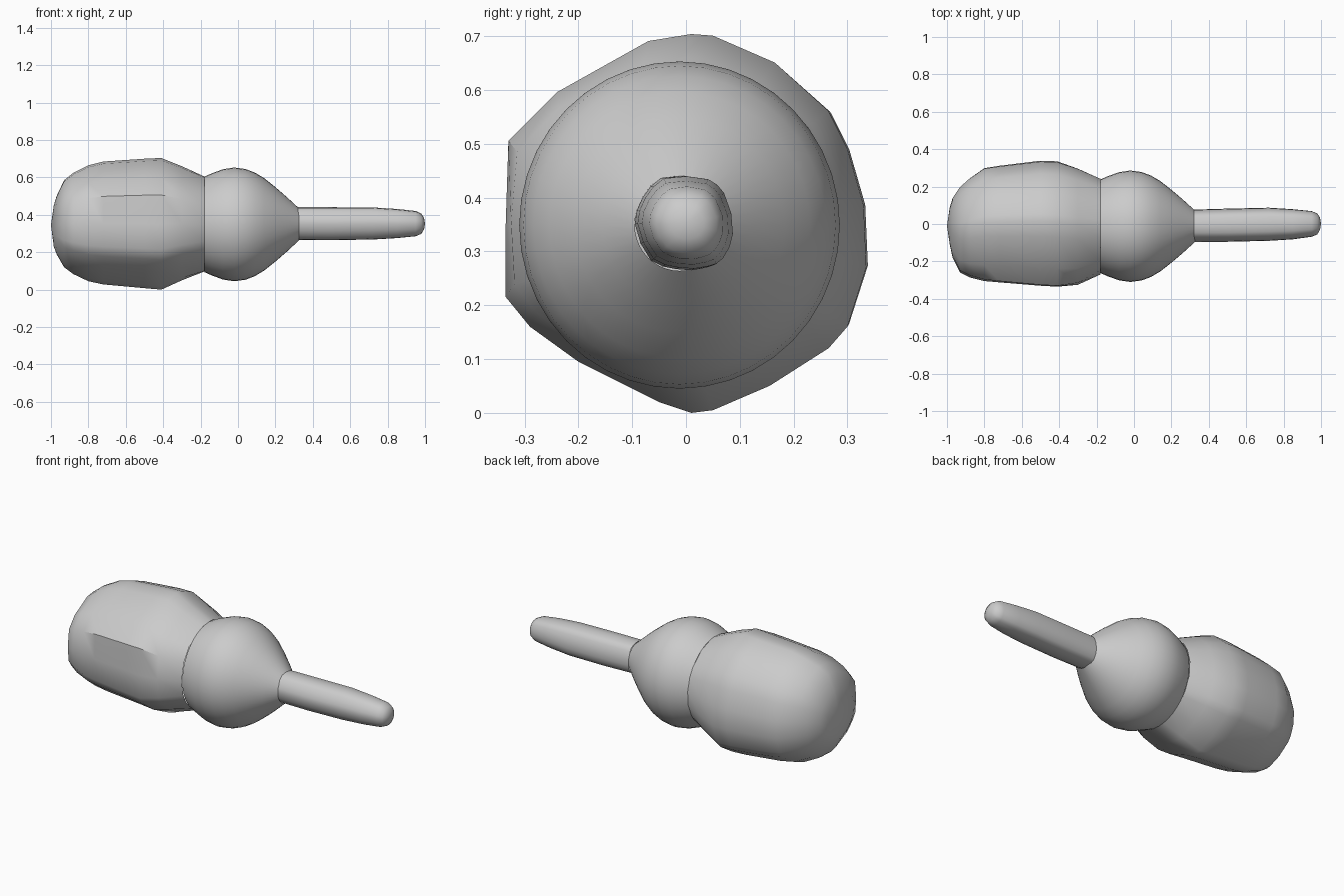
import bpy, bmesh
from math import cos, sin, atan2, tau, radians

if "Cube" in bpy.data.objects:
    bpy.data.objects.remove(bpy.data.objects["Cube"])


def fit(points):
    """Rescale a (y, z) outline to the -1..1 box."""
    ys, zs = zip(*points)
    def norm(v, a):
        return 2 * (v - min(a)) / (max(a) - min(a)) - 1
    return [(norm(y, ys), norm(z, zs)) for y, z in points]


def circle(n):
    return [(cos(tau * i / n), sin(tau * i / n)) for i in range(n)]


def loft(name, outline, rings, start=None, end=None):
    """Skin rings (x, ymin, ymax, zmin, zmax, roundness); optional cap points."""
    bm = bmesh.new()
    loops = []
    for x, y0, y1, z0, z1, rnd in rings:
        loop = []
        for u, v in outline:
            a = atan2(v, u)
            u += (cos(a) - u) * rnd
            v += (sin(a) - v) * rnd
            loop.append(bm.verts.new((x, (y0 + y1) / 2 + u * (y1 - y0) / 2,
                                      (z0 + z1) / 2 + v * (z1 - z0) / 2)))
        loops.append(loop)
    n = len(outline)
    for a, b in zip(loops, loops[1:]):
        for i in range(n):
            j = (i + 1) % n
            bm.faces.new((a[i], a[j], b[j], b[i]))
    for tip, loop in ((start, loops[0]), (end, loops[-1])):
        if tip:
            t = bm.verts.new(tip)
            for i in range(n):
                bm.faces.new((loop[i], loop[(i + 1) % n], t))
    bmesh.ops.recalc_face_normals(bm, faces=bm.faces)
    me = bpy.data.meshes.new(name)
    bm.to_mesh(me)
    bm.free()
    ob = bpy.data.objects.new(name, me)
    bpy.context.collection.objects.link(ob)
    bpy.ops.object.select_all(action='DESELECT')
    ob.select_set(True)
    bpy.context.view_layer.objects.active = ob
    bpy.ops.object.shade_smooth_by_angle(angle=radians(40))
    return ob


# Faceted, slightly lopsided body
body_outline = fit([
    (.05, .70), (.01, .703), (-.07, .69), (-.24, .595), (-.33, .505),
    (-.335, .35), (-.335, .215), (-.29, .16), (-.2, .095), (-.05, .02),
    (.01, 0), (.05, .005), (.155, .05), (.265, .12), (.30, .16),
    (.335, .27), (.33, .385), (.30, .49), (.265, .56), (.165, .65)])
loft("body", body_outline, [
    (-.985, -.11, .09, .23, .45, .8),
    (-.97, -.18, .14, .19, .50, .7),
    (-.93, -.26, .20, .12, .585, .5),
    (-.88, -.285, .245, .083, .625, .4),
    (-.80, -.305, .30, .045, .665, .2),
    (-.72, -.312, .312, .028, .685, .1),
    (-.50, -.33, .338, .008, .70, 0),
    (-.41, -.335, .335, 0, .704, 0),
    (-.30, -.325, .298, .05, .66, .3),
    (-.18, -.27, .243, .097, .605, 1)], start=(-1, -.01, .345))

# Round head tapering to the beak
head_profile = [(-.18, .255), (-.14, .273), (-.08, .295), (-.02, .304),
                (.04, .296), (.09, .277), (.14, .247), (.20, .199),
                (.26, .147), (.327, .085)]
loft("head", circle(40),
     [(x, -.012 - r * .98, -.012 + r * .98, .349 - r, .349 + r, 1)
      for x, r in head_profile])

# Long narrow beak
beak_outline = fit([
    (.04, .438), (-.05, .44), (-.085, .40), (-.1, .35), (-.07, .28),
    (-.02, .265), (.04, .265), (.07, .28), (.087, .33), (.07, .41)])
# Subdivide the outline with rounded in-between points
fine = []
for p, q in zip(beak_outline, beak_outline[1:] + beak_outline[:1]):
    fine += [p, ((p[0] + q[0]) * .52, (p[1] + q[1]) * .52)]
loft("beak", fine, [
    (.322, -.095, .078, .268, .44, .4),
    (.50, -.095, .083, .267, .439, .3),
    (.72, -.09, .088, .27, .438, .3),
    (.85, -.082, .08, .277, .43, .4),
    (.95, -.068, .07, .286, .42, .6),
    (.98, -.056, .058, .298, .406, .8),
    (.995, -.03, .034, .323, .383, 1)], end=(1, 0, .353))
